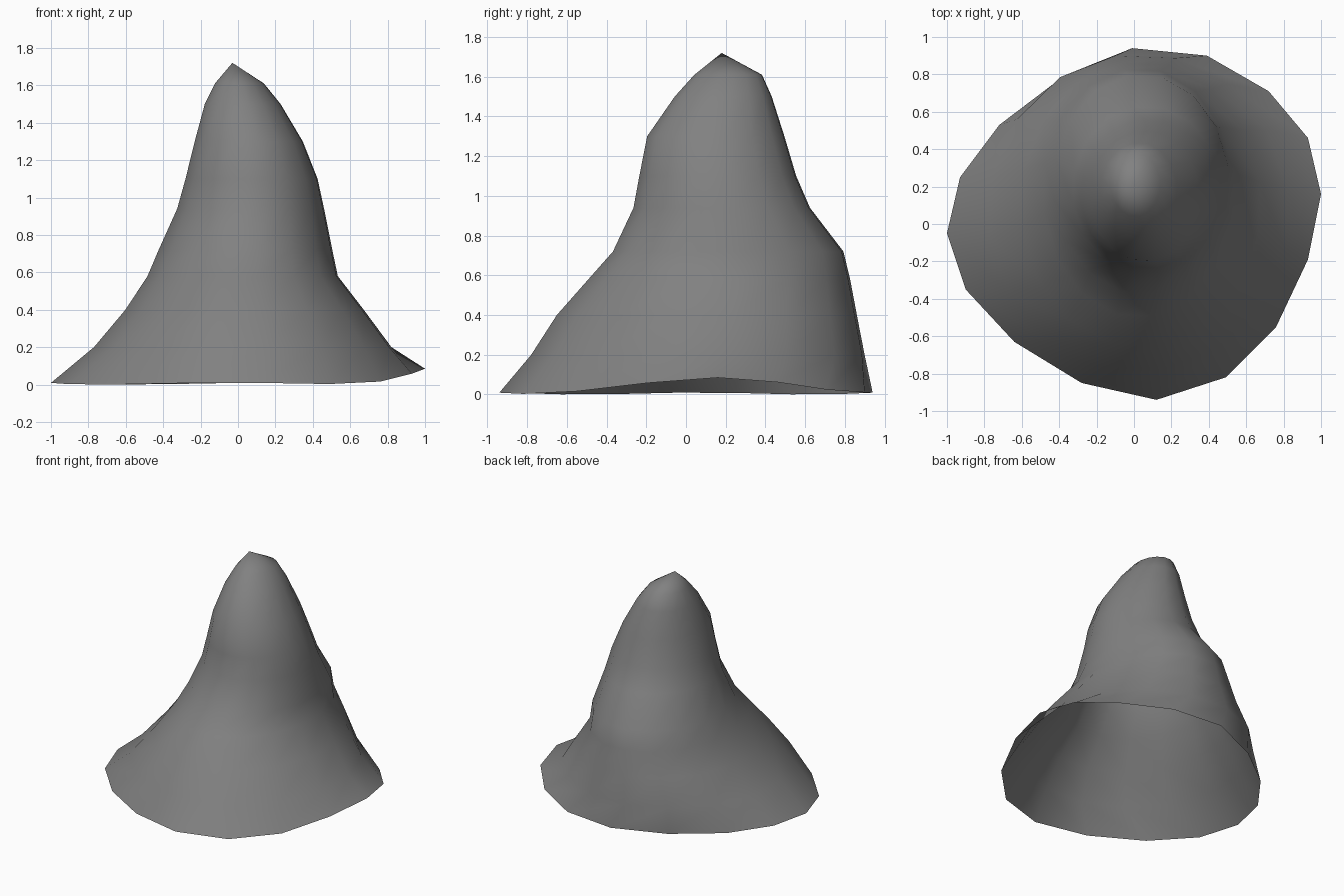
import bpy
import bmesh
from math import sin, cos, radians, tau

default = bpy.data.objects.get("Cube")
if default:
    bpy.data.objects.remove(default, do_unlink=True)

SIDES = 16
START = radians(9)  # direction of the first vertex of every ring

# Uneven rim outline, counter-clockwise from the left side
RIM = [(1, .16), (.93, .46), (.72, .71), (.39, .9), (-.01, .94), (-.39, .78),
       (-.72, .53), (-.93, .25), (-1, -.05), (-.9, -.35), (-.64, -.63),
       (-.28, -.85), (.12, -.94), (.49, -.82), (.76, -.55), (.93, -.19)]

# Cross-sections: height, then extents (x low, x high, y low, y high)
SECTIONS = [(.2, -.78, .83, -.79, .91),
            (.4, -.61, .68, -.66, .87),
            (.58, -.49, .54, -.5, .835),
            (.72, -.43, .51, -.375, .8),
            (.94, -.33, .465, -.27, .63),
            (1.1, -.285, .43, -.24, .56),
            (1.3, -.235, .35, -.2, .5),
            (1.5, -.18, .23, -.06, .435),
            (1.61, -.125, .14, .04, .385)]
PEAK = (-.03, .18, 1.72)


def flat_material(name, colour):
    material = bpy.data.materials.new(name)
    material.use_nodes = True
    material.diffuse_color = colour
    shader = material.node_tree.nodes["Principled BSDF"]
    shader.inputs["Base Color"].default_value = colour
    shader.inputs["Roughness"].default_value = 1
    return material


def ring_angle(index):
    return START + tau * index / SIDES


def rim_height(angle):
    # The rim lifts on one side and ripples slightly elsewhere
    lift = max(0, cos(angle - radians(12))) ** 4
    return .005 + .005 * cos(4 * angle) + .076 * lift


def rim_ring(bm):
    return [bm.verts.new((x, y, rim_height(ring_angle(i))))
            for i, (x, y) in enumerate(RIM)]


def oval_ring(bm, z, x_low, x_high, y_low, y_high):
    centre_x, centre_y = (x_low + x_high) / 2, (y_low + y_high) / 2
    radius_x, radius_y = (x_high - x_low) / 2, (y_high - y_low) / 2
    return [bm.verts.new((centre_x + radius_x * cos(ring_angle(i)),
                          centre_y + radius_y * sin(ring_angle(i)), z))
            for i in range(SIDES)]


# Hollow mound: rim and ovals bridged into a skin, closed by a peak, open below
bm = bmesh.new()
rings = [rim_ring(bm)] + [oval_ring(bm, *section) for section in SECTIONS]
for lower, upper in zip(rings, rings[1:]):
    for i in range(SIDES):
        j = (i + 1) % SIDES
        bm.faces.new((lower[i], lower[j], upper[j], upper[i]))
peak = bm.verts.new(PEAK)
for i in range(SIDES):
    bm.faces.new((rings[-1][i], rings[-1][(i + 1) % SIDES], peak))
for face in bm.faces:
    face.smooth = True

mesh = bpy.data.meshes.new("mound_shell")
bm.to_mesh(mesh)
bm.free()
mesh.materials.append(flat_material("stone grey", (.22, .22, .22, 1)))
mound = bpy.data.objects.new("mound_shell", mesh)
bpy.context.collection.objects.link(mound)
